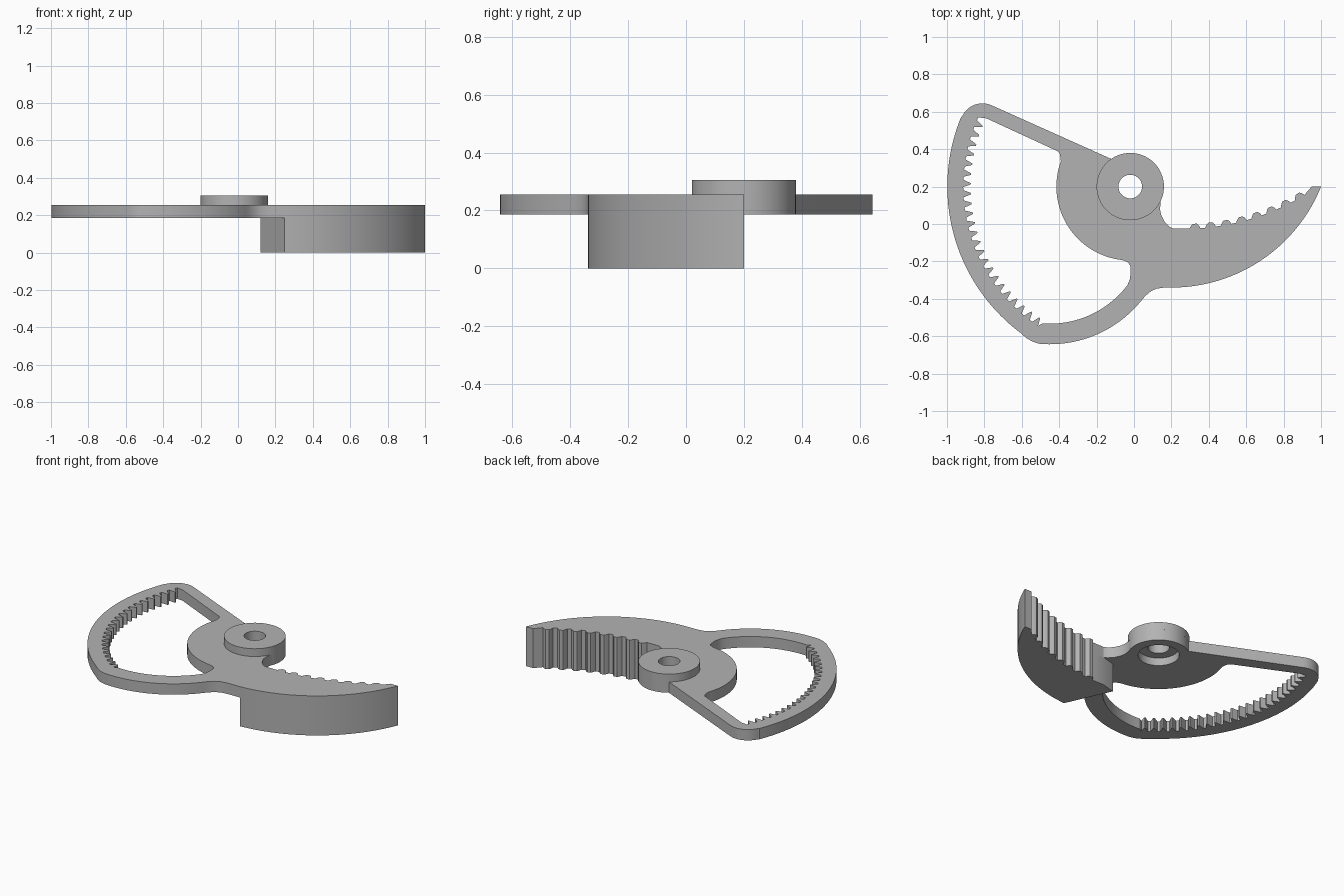
import bpy, bmesh
from math import radians, cos, sin, pi

cube = bpy.data.objects.get("Cube")
if cube:
    bpy.data.objects.remove(cube)

grey = bpy.data.materials.new("grey metal")
grey.use_nodes = True
COLOR = (0.45, 0.45, 0.45, 1)
grey.diffuse_color = COLOR
grey.node_tree.nodes["Principled BSDF"].inputs["Base Color"].default_value = COLOR

HUB = (-0.02, 0.2)
LOW, TOP, HUB_TOP = 0.185, 0.255, 0.305
BORE, RECESS, RIM = 0.063, 0.12, 0.18


def polar(c, r, deg):
    return (c[0] + r * cos(radians(deg)), c[1] + r * sin(radians(deg)))


def arc(c, r, a0, a1, n=24):
    return [polar(c, r, a0 + (a1 - a0) * i / n) for i in range(n + 1)]


def toothed_arc(c, root, tip, a0, a1, count, shape):
    """Arc with teeth; shape lists (fraction of pitch, fraction of height)."""
    step = (a1 - a0) / count
    pts = [polar(c, root + (tip - root) * h, a0 + (i + f) * step)
           for i in range(count) for f, h in shape]
    return pts + [polar(c, root, a1)]


def finish(ob):
    ob.data.materials.clear()
    ob.data.materials.append(grey)
    bpy.ops.object.select_all(action='DESELECT')
    ob.select_set(True)
    bpy.context.view_layer.objects.active = ob
    bpy.ops.object.shade_smooth_by_angle(angle=radians(25))


def slab(name, loops, z0, z1):
    """Extrude an outline (first loop) with holes (other loops)."""
    cu = bpy.data.curves.new(name, 'CURVE')
    cu.dimensions = '2D'
    cu.fill_mode = 'BOTH'
    cu.extrude = (z1 - z0) / 2
    for loop in loops:
        sp = cu.splines.new('POLY')
        sp.points.add(len(loop) - 1)
        for p, (x, y) in zip(sp.points, loop):
            p.co = (x, y, 0, 1)
        sp.use_cyclic_u = True
    tmp = bpy.data.objects.new(name + "_outline", cu)
    bpy.context.collection.objects.link(tmp)
    dg = bpy.context.evaluated_depsgraph_get()
    me = bpy.data.meshes.new_from_object(tmp.evaluated_get(dg))
    bpy.data.objects.remove(tmp)
    bm = bmesh.new()
    bm.from_mesh(me)
    bmesh.ops.remove_doubles(bm, verts=bm.verts, dist=0.0001)
    bmesh.ops.translate(bm, verts=bm.verts, vec=(0, 0, (z0 + z1) / 2))
    bmesh.ops.recalc_face_normals(bm, faces=bm.faces)
    bm.to_mesh(me)
    bm.free()
    me.name = name
    ob = bpy.data.objects.new(name, me)
    bpy.context.collection.objects.link(ob)
    finish(ob)


def ring(name, profile, n=64):
    """Revolve a closed (radius, z) profile about the hub axis."""
    bm = bmesh.new()
    rows = []
    for i in range(n):
        rows.append([bm.verts.new((*polar(HUB, r, 360 * i / n), z)) for r, z in profile])
    for i in range(n):
        a, b = rows[i], rows[(i + 1) % n]
        for j in range(len(profile)):
            k = (j + 1) % len(profile)
            bm.faces.new((a[j], b[j], b[k], a[k]))
    bmesh.ops.recalc_face_normals(bm, faces=bm.faces)
    me = bpy.data.meshes.new(name)
    bm.to_mesh(me)
    bm.free()
    ob = bpy.data.objects.new(name, me)
    bpy.context.collection.objects.link(ob)
    finish(ob)


# Shared curves of the jaw: convex back and toothed gripping edge
JAW, RACK, LOWER = (0.2, 0.523), (0.27, 1.205), (-0.45, -0.013)
jaw_back = arc(JAW, 0.863, -86.7, -22, 32)
grip = toothed_arc(RACK, 1.23, 1.205, -90, -58.6, 8,
                   [(0, 0), (0.3, 0), (0.45, 0.7), (0.55, 1), (0.8, 1), (0.92, 0.6)])
grip_edge = [(1.0, 0.2), (0.95, 0.2)] + grip[::-1]

# Plate outline: sector rim, lower bow, jaw, hub, straight arm, rounded corner
outline = (arc(HUB, 0.978, 157.6, 233, 48)
           + [(-0.575, -0.61), (-0.54, -0.63)]
           + arc(LOWER, 0.63, 265, 321)
           + [(0.06, -0.385), (0.09, -0.36), (0.12, -0.346), (0.16, -0.34)]
           + jaw_back + grip_edge
           + [(0.21, -0.025), (0.19, -0.015), (0.165, 0.01), (0.145, 0.05), (0.139, 0.08)]
           + arc(HUB, RIM, -25, 124.6)
           + arc((-0.81, 0.525), 0.12, 65, 155, 12))

# Window with the gear teeth on its outer side
teeth = toothed_arc(HUB, 0.893, 0.853, 155.5, 236.5, 23,
                    [(0, 0), (0.3, 0), (0.45, 0.5), (0.6, 1), (0.75, 1), (0.88, 0.5)])
window = (teeth + [(-0.49, -0.532)]
          + arc(LOWER, 0.52, 268, 323)
          + [(-0.022, -0.295), (-0.018, -0.26), (-0.02, -0.225), (-0.03, -0.207), (-0.05, -0.197)]
          + arc(HUB, 0.395, 263, 160, 32)
          + [(-0.394, 0.36), (-0.398, 0.378), (-0.41, 0.39), (-0.79, 0.565)])

slab("gear_plate", [outline, window, arc(HUB, RECESS, 0, 354.375, 63)], LOW, TOP)

# Deep jaw block under the plate
slab("jaw_block", [jaw_back + grip_edge + [(0.21, -0.025), (0.12, -0.05)]], 0, LOW)

# Raised hub with bore, recessed from below
ring("hub", [(BORE, 0.235), (RECESS, 0.235), (RECESS, TOP),
             (RIM, TOP), (RIM, HUB_TOP), (BORE, HUB_TOP)])
